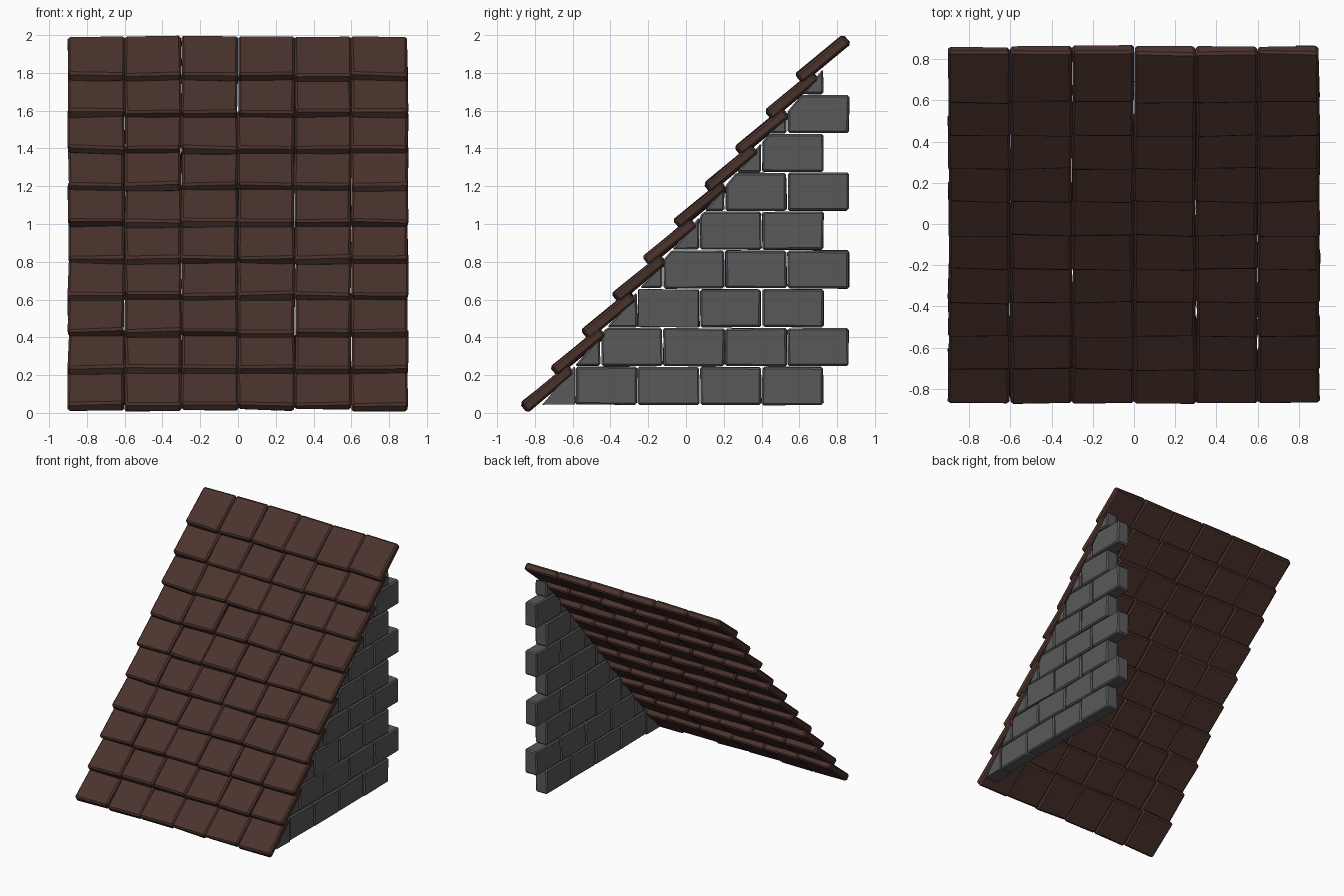
import bpy, bmesh, random
from math import radians
from mathutils import Matrix, Vector

if "Cube" in bpy.data.objects:
    bpy.data.objects.remove(bpy.data.objects["Cube"])

random.seed(7)

def material(name, rgb):
    m = bpy.data.materials.new(name)
    m.diffuse_color = (*rgb, 1)
    m.use_nodes = True
    m.node_tree.nodes["Principled BSDF"].inputs["Base Color"].default_value = m.diffuse_color
    return m

def add_block(target, center, size, jitter, bevel, rot=None, cut=None):
    """Append one uneven, chamfered block, optionally trimmed by a plane."""
    bm = bmesh.new()
    bmesh.ops.create_cube(bm, size=1)
    for v in bm.verts:
        v.co = Vector([c * s + random.uniform(-j, j)
                       for c, s, j in zip(v.co, size, jitter)])
    if rot:
        bm.transform(rot)
    bm.transform(Matrix.Translation(center))
    if cut:
        bmesh.ops.bisect_plane(bm, geom=bm.verts[:] + bm.edges[:] + bm.faces[:],
                               plane_co=cut[0], plane_no=cut[1], clear_outer=True)
        bmesh.ops.holes_fill(bm, edges=[e for e in bm.edges if e.is_boundary], sides=0)
    if bm.faces:
        bmesh.ops.bevel(bm, geom=bm.edges[:], offset=bevel, segments=1,
                        affect='EDGES', clamp_overlap=True)
        bmesh.ops.recalc_face_normals(bm, faces=bm.faces[:])
        tmp = bpy.data.meshes.new("tmp")
        bm.to_mesh(tmp)
        target.from_mesh(tmp)
        bpy.data.meshes.remove(tmp)
    bm.free()

def finish(bm, name, mat):
    me = bpy.data.meshes.new(name)
    bm.to_mesh(me)
    bm.free()
    me.materials.append(mat)
    ob = bpy.data.objects.new(name, me)
    bpy.context.collection.objects.link(ob)

# roof: ten overlapping courses of six tiles, pitched flatter than the slope
first, step = Vector((0, -0.733, 0.13)), Vector((0, 0.162, 0.1938))
tilt = Matrix.Rotation(radians(39.5), 4, 'X')
roof = bmesh.new()
for row in range(10):
    for col in range(6):
        c = first + step * row + Vector((-0.75 + 0.3 * col, 0, 0))
        add_block(roof, c, (0.298, 0.322, 0.058), (0.006, 0.008, 0.006), 0.012, tilt)
finish(roof, "roof_tiles", material("brown_tile", (0.07, 0.033, 0.026)))

# gable wall: staggered stone courses trimmed under the roof slope
slope_normal = Vector((0, -step.z, step.y)).normalized()
cut = (first + Vector((0, 0.045, 0)), slope_normal)
wall = bmesh.new()
for row in range(9):
    z0 = 0.04 + 0.2055 * row
    z1 = min(z0 + 0.2055, 1.84)
    end = 0.865 if row % 2 else 0.73
    slope_y = cut[0].y + (z0 - cut[0].z) * step.y / step.z
    while end > slope_y + 0.03:
        add_block(wall, Vector((0.833, end - 0.1645, (z0 + z1) / 2)),
                  (0.11, 0.324, z1 - z0 - 0.005), (0.004, 0.004, 0.003), 0.01, cut=cut)
        end -= 0.329
finish(wall, "gable_wall", material("grey_stone", (0.1, 0.1, 0.1)))
